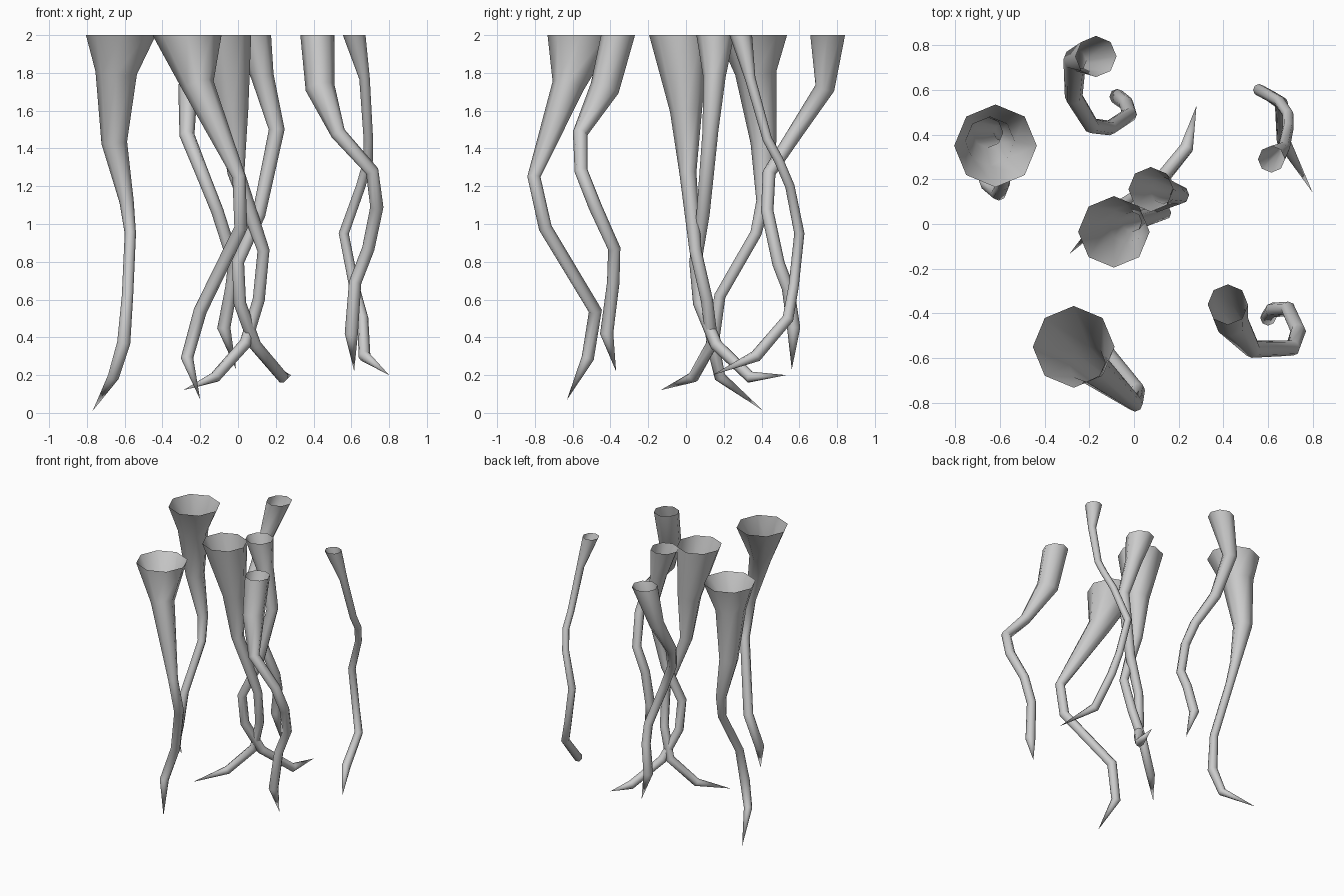
import bpy, bmesh, math
from mathutils import Vector

SIDES = 8


def root(name, pts):
    """Open-topped tapering tube through (x, y, z, radius) points, ending in a spike."""
    bm = bmesh.new()
    pos = [Vector(p[:3]) for p in pts]
    rings = []
    for i, p in enumerate(pos[:-1]):
        if i == 0:
            tan = Vector((0, 0, -1))          # flat horizontal mouth
        else:
            tan = (pos[i + 1] - p).normalized() + (p - pos[i - 1]).normalized()
        rot = Vector((0, 0, -1)).rotation_difference(tan)
        r = pts[i][3]
        ring = []
        for k in range(SIDES):
            a = 2 * math.pi * k / SIDES
            ring.append(bm.verts.new(p + rot @ Vector((r * math.cos(a), r * math.sin(a), 0))))
        rings.append(ring)
    tip = bm.verts.new(pos[-1])
    for a, b in zip(rings, rings[1:]):
        for k in range(SIDES):
            j = (k + 1) % SIDES
            bm.faces.new((a[j], a[k], b[k], b[j]))
    for k in range(SIDES):
        bm.faces.new((rings[-1][(k + 1) % SIDES], rings[-1][k], tip))
    for f in bm.faces:
        f.smooth = True
    mesh = bpy.data.meshes.new(name)
    bm.to_mesh(mesh)
    bm.free()
    bpy.context.collection.objects.link(bpy.data.objects.new(name, mesh))


# Thick roots
root("left_root", [
    (-.62, .35, 2, .185), (-.645, .37, 1.8, .11), (-.655, .41, 1.43, .068),
    (-.59, .41, 1.12, .038), (-.57, .37, .95, .03), (-.585, .18, .62, .03),
    (-.605, .14, .37, .035), (-.66, .18, .19, .03), (-.77, .41, .01, 0)])
root("front_root", [
    (-.27, -.55, 2, .183), (-.21, -.625, 1.73, .085), (.005, -.805, 1.25, .035),
    (.015, -.745, .98, .035), (-.2, -.48, .54, .035), (-.27, -.52, .29, .033),
    (-.2, -.63, .07, 0)])
root("middle_root", [
    (-.09, -.035, 2, .16), (-.03, 0, 1.6, .085), (-.01, .01, 1.27, .045),
    (.135, .05, .86, .032), (.11, .11, .6, .032), (.04, .14, .37, .032),
    (-.12, .04, .19, .03), (-.29, -.135, .12, 0)])

# Medium roots
root("inner_root", [
    (.075, .155, 2, .1), (.13, .15, 1.78, .06), (.205, .13, 1.5, .042),
    (.11, .09, 1.05, .035), (.0, .05, .8, .033), (.01, .07, .58, .033),
    (.09, .16, .36, .033), (.235, .34, .19, .032), (.28, .53, .2, 0)])
root("back_root", [
    (-.17, .75, 2, .092), (-.265, .735, 1.72, .052), (-.27, .57, 1.47, .04),
    (-.19, .44, 1.27, .035), (-.11, .43, 1.07, .033), (-.02, .49, .79, .033),
    (-.035, .54, .66, .033), (-.075, .57, .45, .035), (-.01, .56, .23, 0)])
root("right_front_root", [
    (.42, -.36, 2, .09), (.435, -.43, 1.72, .078), (.53, -.56, 1.48, .04),
    (.71, -.555, 1.28, .035), (.735, -.48, 1.09, .035), (.69, -.38, .87, .033),
    (.62, -.385, .69, .033), (.6, -.42, .42, .035), (.615, -.37, .22, 0)])

# Thin root
root("right_back_root", [
    (.615, .29, 2, .06), (.67, .34, 1.77, .028), (.69, .43, 1.45, .025),
    (.69, .49, 1.34, .025), (.65, .55, 1.2, .025), (.56, .6, .95, .027),
    (.615, .57, .67, .027), (.66, .54, .5, .03), (.67, .37, .3, .032),
    (.8, .14, .2, 0)])
